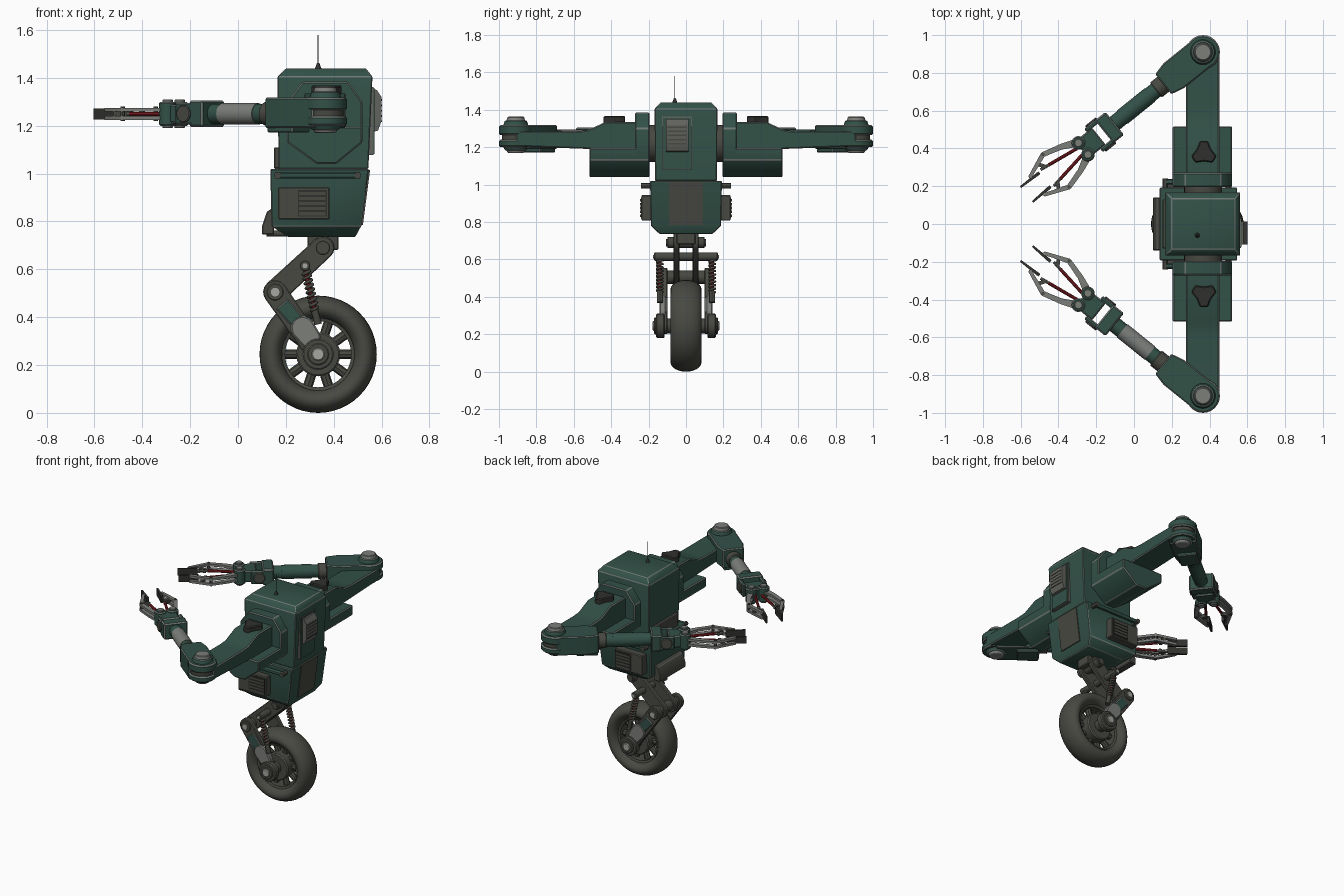
import bpy, bmesh
from math import pi, cos, sin, atan2
from mathutils import Matrix, Vector

if "Cube" in bpy.data.objects:
    bpy.data.objects.remove(bpy.data.objects["Cube"])


def material(name, r, g, b):
    m = bpy.data.materials.new(name)
    m.use_nodes = True
    m.diffuse_color = (r, g, b, 1)
    m.node_tree.nodes["Principled BSDF"].inputs["Base Color"].default_value = (r, g, b, 1)
    return m


GREEN = material("green paint", .032, .082, .064)
WORN = material("worn paint edge", .16, .185, .17)
DARK = material("dark metal", .065, .065, .055)
RUBBER = material("rubber", .066, .066, .056)
BLACK = material("black trim", .03, .03, .027)
PANEL = material("vent grey", .12, .125, .11)
GREY = material("worn steel", .2, .21, .195)
LIGHT = material("bright steel", .38, .39, .36)
RED = material("red piston", .27, .015, .02)
frame = Matrix()


def finish(name, bm, mat, bevel=0):
    # Chamfer the sharp edges; painted parts show worn metal there
    bmesh.ops.recalc_face_normals(bm, faces=bm.faces)
    edge = {GREEN: WORN, DARK: PANEL}.get(mat, mat)
    if bevel:
        sharp = [e for e in bm.edges if e.calc_face_angle(0) > .55]
        bmesh.ops.bevel(bm, geom=sharp, offset=bevel, offset_type='OFFSET', segments=1, profile=.5,
                        affect='EDGES', clamp_overlap=True, material=1)
    me = bpy.data.meshes.new(name)
    bm.to_mesh(me)
    bm.free()
    me.transform(frame)
    if frame.determinant() < 0:
        me.flip_normals()
    me.materials.append(mat)
    me.materials.append(edge)
    bpy.context.collection.objects.link(bpy.data.objects.new(name, me))


def skin(name, rings, mat, bevel=0, closed=False):
    # Join equal rings of points; cap the ends unless the rings form a loop
    bm = bmesh.new()
    vs = [[bm.verts.new(p) for p in ring] for ring in rings]
    n = len(rings[0])
    for a, b in zip(vs, vs[1:] + vs[:1] if closed else vs[1:]):
        for i in range(n):
            bm.faces.new((a[i], a[(i + 1) % n], b[(i + 1) % n], b[i]))
    if not closed:
        bm.faces.new(vs[0])
        bm.faces.new(vs[-1])
    finish(name, bm, mat, bevel)


def prism(name, pts, lo, hi, axis, mat, bevel=0):
    put = {'x': lambda a, b, h: (h, a, b), 'y': lambda a, b, h: (a, h, b), 'z': lambda a, b, h: (a, b, h)}[axis]
    skin(name, [[put(a, b, h) for a, b in pts] for h in (lo, hi)], mat, bevel)


def loft(name, levels, mat, bevel=0):
    skin(name, [[(a, -w, z), (b, -w, z), (b, w, z), (a, w, z)] for z, a, b, w in levels], mat, bevel)


def box(name, x, y, z, mat, bevel=0):
    prism(name, [(x[0], y[0]), (x[1], y[0]), (x[1], y[1]), (x[0], y[1])], *z, 'z', mat, bevel)


def rod(name, p, q, r, mat, r2=None, sides=24, bevel=0):
    p, q = Vector(p), Vector(q)
    rot = (q - p).to_track_quat('Z', 'Y')
    ring = lambda c, rad: [c + rot @ Vector((rad * cos(2 * pi * i / sides), rad * sin(2 * pi * i / sides), 0))
                           for i in range(sides)]
    skin(name, [ring(p, r), ring(q, r if r2 is None else r2)], mat, bevel)


def link(name, p, q, r1, r2, lo, hi, axis, mat, bevel=0):
    # Flat bar with round ends
    a = atan2(q[1] - p[1], q[0] - p[0])
    arc = lambda c, r, st: [(c[0] + r * cos(st + pi * i / 8), c[1] + r * sin(st + pi * i / 8)) for i in range(9)]
    prism(name, arc(p, r1, a + pi / 2) + arc(q, r2, a - pi / 2), lo, hi, axis, mat, bevel)


def lathe(name, profile, c, mat, n=48):
    rings = [[(c[0] + r * cos(2 * pi * i / n), y, c[1] + r * sin(2 * pi * i / n)) for r, y in profile]
             for i in range(n)]
    skin(name, rings, mat, closed=True)


def spring(name, p, q, r, turns):
    cu = bpy.data.curves.new(name, 'CURVE')
    cu.dimensions, cu.bevel_depth, cu.bevel_resolution = '3D', .007, 1
    p, q, n = Vector(p), Vector(q), turns * 12
    rot = (q - p).to_track_quat('Z', 'Y')
    sp = cu.splines.new('POLY')
    sp.points.add(n)
    for i, pt in enumerate(sp.points):
        a = i * pi / 6
        pt.co = (*(p.lerp(q, i / n) + rot @ Vector((r * cos(a), r * sin(a), 0))), 1)
    cu.materials.append(DARK)
    bpy.context.collection.objects.link(bpy.data.objects.new(name, cu))


# Body
loft("upper_torso", [(1.02, .17, .545, .165), (1.405, .165, .562, .168), (1.44, .2, .535, .135)], GREEN, .004)
loft("lower_torso", [(.735, .21, .49, .14), (.78, .14, .515, .188), (1.02, .135, .547, .192)], GREEN, .004)
box("chest_lip", (.15, .18), (-.13, .13), (1.02, 1.11), DARK, .005)
prism("front_sensor", [(.15, .86), (.12, .84), (.1, .78), (.1, .745), (.15, .745)], -.14, .14, 'y', DARK, .004)
rod("sensor_strut", (.12, 0, .75), (.25, 0, .75), .012, DARK)
box("back_plate_trim", (.54, .566), (-.128, .033), (1.077, 1.363), PANEL)
box("back_plate", (.54, .57), (-.122, .027), (1.083, 1.357), GREEN)
prism("back_vent", [(.55, 1.17), (.585, 1.18), (.6, 1.22), (.6, 1.32), (.58, 1.35), (.55, 1.355)], -.108, .013, 'y', PANEL)
for i in range(5):
    box("back_vent_slot", (.59, .602), (-.098, .003), (1.215 + i * .022, 1.223 + i * .022), DARK)
prism("lower_back_panel", [(.53, 1.015), (.552, 1.015), (.522, .785), (.5, .785)], -.09, .09, 'y', DARK)
rod("antenna_base", (.335, -.06, 1.435), (.335, -.06, 1.462), .015, BLACK, .005, 12)
rod("antenna", (.335, -.06, 1.46), (.335, -.06, 1.58), .0025, BLACK, sides=8)

# Wheel
hub = (.335, .245)
lathe("tire", [(.195 + .05 * cos(pi * i / 12), .083 * sin(pi * i / 12)) for i in range(24)], hub, RUBBER)
lathe("wheel_rim", [(.138, -.045), (.152, -.05), (.152, .05), (.138, .045)], hub, DARK)
for i in range(10):
    a = pi * i / 5
    at = lambda r: (hub[0] + r * cos(a), 0, hub[1] + r * sin(a))
    rod("wheel_spoke", at(.05), at(.148), .02, DARK, sides=8)
rod("wheel_hub", (hub[0], -.065, hub[1]), (hub[0], .065, hub[1]), .092, DARK, bevel=.006)
rod("axle", (hub[0], -.15, hub[1]), (hub[0], .15, hub[1]), .04, DARK)

# Hip and cross bars
hip, knee, mount = (.355, .69), (.155, .505), (.28, .615)
box("hip_bracket", (.29, .42), (-.05, .05), (.68, .74), DARK, .005)
for name, c, w, r in (("hip_pin", hip, .1, .03), ("knee_pin", knee, .14, .035), ("spring_bar", mount, .17, .022)):
    rod(name, (c[0], -w, c[1]), (c[0], w, c[1]), r, DARK, bevel=.003)

for s in (1, -1):
    mirror = Matrix.Diagonal((1, s, 1, 1))
    frame = mirror

    # Leg
    link("thigh", hip, knee, .048, .05, .035, .068, 'y', DARK, .004)
    link("shin", knee, hub, .05, .045, .1, .132, 'y', DARK, .004)
    prism("shin_cover", [(.16, .435), (.235, .35), (.28, .39), (.21, .475)], .105, .138, 'y', GREEN, .005)
    link("fork_guard", (.27, .355), (.3, .315), .05, .045, .105, .142, 'y', GREY, .006)
    rod("fork_end", (hub[0], .115, hub[1]), (hub[0], .16, hub[1]), .065, DARK, bevel=.005)
    rod("fork_ring", (hub[0], .15, hub[1]), (hub[0], .17, hub[1]), .045, DARK, bevel=.004)
    rod("axle_cap", (hub[0], .16, hub[1]), (hub[0], .178, hub[1]), .027, LIGHT, bevel=.004)
    for c, y, r, mat in ((hip, .1, .02, DARK), (knee, .14, .018, LIGHT), (mount, .17, .01, LIGHT)):
        rod("pin_cap", (c[0], y - .004, c[1]), (c[0], y + .006, c[1]), r, mat)
    rod("shock_piston", (.28, .14, .6), (.325, .14, .41), .009, RED, sides=12)
    rod("shock_foot", (.32, .14, .43), (.335, .14, .37), .016, DARK, sides=12)
    spring("shock_spring", (.283, s * .14, .595), (.322, s * .14, .425), .015, 9)

    # Lower torso side details
    box("side_vent", (.168, .382), (.18, .238), (.808, .944), DARK, .004)
    box("side_vent_grille", (.25, .372), (.23, .241), (.82, .932), BLACK)
    for i in range(5):
        box("side_vent_slat", (.256, .366), (.23, .245), (.826 + i * .021, .84 + i * .021), DARK)
    rod("side_rail", (.155, .222, .993), (.51, .222, .993), .014, GREEN, sides=12)
    for x in (.165, .5):
        rod("rail_post", (x, .18, .993), (x, .24, .993), .015, DARK, sides=12)

    # Shoulder
    rod("shoulder_joint", (.365, .15, 1.22), (.365, .21, 1.22), .1, DARK)
    base = [(.52, 1.13), (.41, 1.04), (.33, 1.04), (.205, 1.13)]
    prism("shoulder_plate", base + [(.205, 1.3), (.27, 1.385), (.46, 1.385), (.52, 1.3)], .195, .272, 'y', GREEN, .006)
    prism("shoulder_block", base + [(.205, 1.195), (.52, 1.195)], .2, .517, 'y', GREEN, .006)

    # Upper arm
    prism("upper_arm", [(.25, 1.18), (.5, 1.19), (.91, 1.205), (.91, 1.285), (.6, 1.285), (.53, 1.29), (.43, 1.335),
                        (.25, 1.335)], .275, .452, 'x', GREEN, .006)
    lobes = [(pi / 2 + i * 2 * pi / 3 + da, r) for i in range(3) for da, r in ((-.3, .068), (.3, .068), (1.047, .043))]
    prism("shoulder_cap", [(.37 + r * cos(a), .375 + r * sin(a)) for a, r in lobes], 1.32, 1.368, 'z', BLACK, .006)
    for lo, hi in ((1.2, 1.24), (1.265, 1.318)):
        rod("elbow_plate", (.365, .91, lo), (.365, .91, hi), .09, GREEN, bevel=.008)
    rod("elbow_core", (.365, .91, 1.21), (.365, .91, 1.3), .075, DARK)
    for z, d in ((1.315, 1), (1.203, -.7)):
        rod("elbow_boss", (.365, .91, z), (.365, .91, z + d * .028), .068, GREEN, .058, bevel=.004)
        rod("elbow_cap", (.365, .91, z + d * .02), (.365, .91, z + d * .048), .052, GREY, .044, bevel=.004)

    # Forearm, along its own axis from the elbow
    frame = mirror @ Matrix.Translation((.365, .91, 0)) @ Matrix.Rotation(atan2(-.628, -.778), 4, 'Z')
    zc = 1.25
    prism("forearm_block", [(0, -.085), (.2, -.085), (.27, -.068), (.27, .068), (.2, .085), (0, .085)],
          1.19, 1.318, 'z', GREEN, .006)
    box("forearm_underside", (.13, .265), (-.06, .06), (1.172, 1.2), GREEN, .005)
    rod("forearm_collar", (.26, 0, zc), (.32, 0, zc), .05, DARK, bevel=.004)
    rod("forearm_sleeve", (.31, 0, zc), (.37, 0, zc), .042, GREEN)
    rod("forearm_tube", (.36, 0, zc), (.55, 0, zc), .045, GREEN if s > 0 else GREY)
    rod("wrist_sleeve", (.54, 0, zc), (.62, 0, zc), .042, GREEN)

    # Wrist with an open slot
    box("wrist_block", (.6, .672), (-.078, .078), (1.195, 1.305), GREEN, .008)
    for t in (-1, 1):
        box("wrist_cheek", (.65, .745), (t * .067 - .012, t * .067 + .012), (1.205, 1.295), GREEN, .006)
        rod("wrist_bolt", (.695, t * .075, zc), (.695, t * .088, zc), .036, DARK, bevel=.003)

    # Hand
    box("palm", (.708, .825), (-.058, .058), (1.21, 1.29), GREEN, .007)
    for t in (-1, 1):
        rod("knuckle", (.815, t * .04, 1.2), (.815, t * .04, 1.3), .036, GREEN, bevel=.006)
        rod("knuckle_pin", (.815, t * .04, 1.19), (.815, t * .04, 1.31), .022, GREY, bevel=.003)
        for z in (1.225, 1.259):
            link("finger_root", (.82, t * .045), (.9, t * .082), .022, .015, z, z + .016, 'z', GREY)
            link("finger_lower", (.9, t * .082), (1, t * .11), .015, .013, z, z + .016, 'z', GREY)
            link("finger_upper", (1, t * .11), (1.125, t * .062), .013, .009, z, z + .016, 'z', GREY)
        rod("finger_piston", (.84, t * .022, zc), (1.01, t * .048, zc), .009, RED, sides=10)
        rod("finger_push_rod", (1, t * .046, zc), (1.06, t * .056, zc), .008, GREY, sides=10)
        link("finger_brace", (1.03, t * .052), (1.055, t * .09), .01, .01, 1.238, 1.262, 'z', DARK)
        rod("finger_joint", (1, t * .11, 1.22), (1, t * .11, 1.28), .009, DARK, sides=12)
        prism("finger_pad", [(1.075, t * .038), (1.2, t * .045), (1.2, t * .056), (1.075, t * .056)],
              1.226, 1.272, 'z', BLACK)

# Smooth the round parts, keep hard edges
bpy.ops.object.select_all(action='DESELECT')
for ob in bpy.context.scene.objects:
    if ob.type == 'MESH':
        ob.select_set(True)
        bpy.context.view_layer.objects.active = ob
bpy.ops.object.shade_smooth_by_angle()
